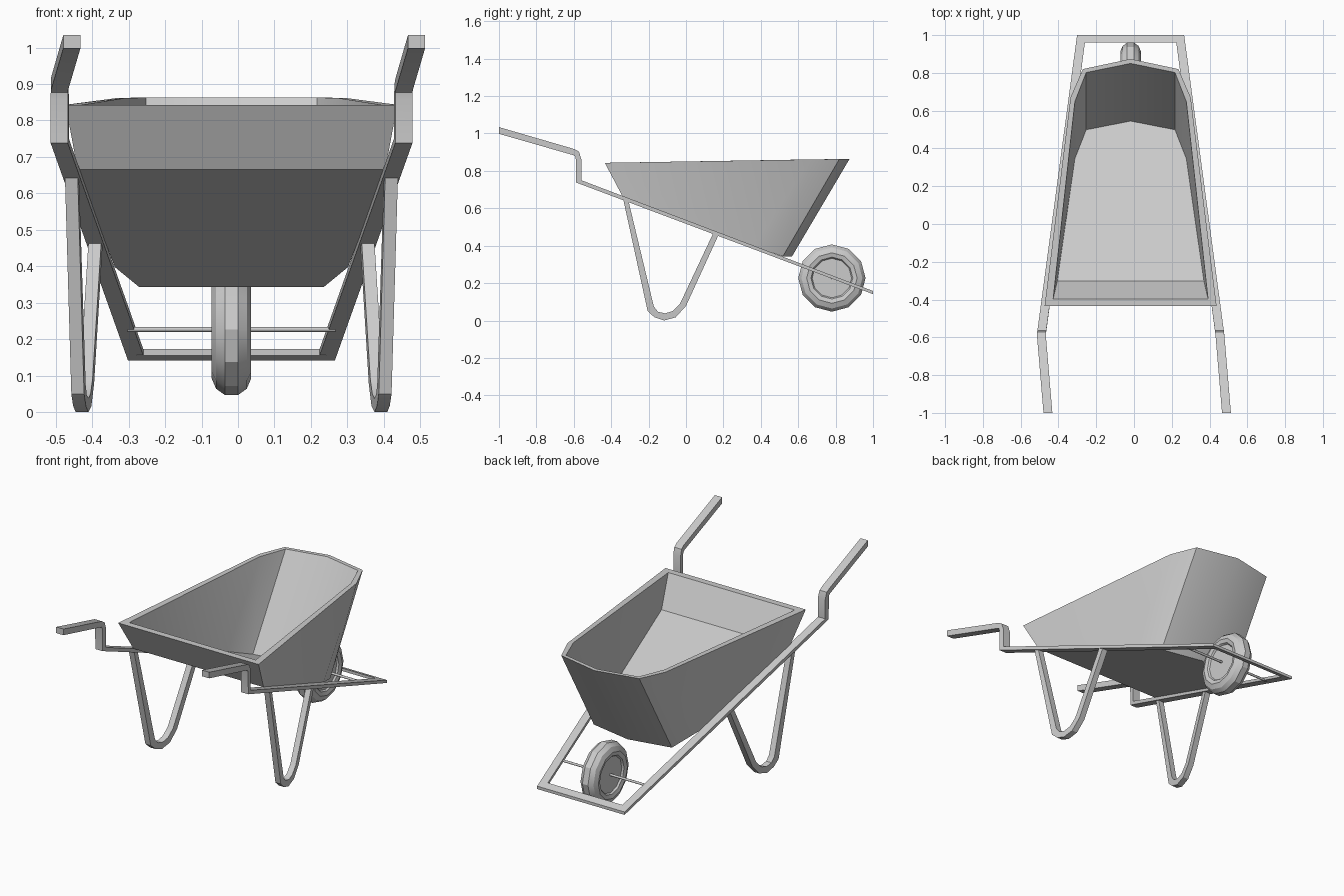
import bpy, bmesh, math

if "Cube" in bpy.data.objects:
    bpy.data.objects.remove(bpy.data.objects["Cube"])

CX = -0.018  # centre line of the barrow


def finish(name, bm, angle=30):
    bmesh.ops.recalc_face_normals(bm, faces=bm.faces)
    me = bpy.data.meshes.new(name)
    bm.to_mesh(me)
    bm.free()
    ob = bpy.data.objects.new(name, me)
    bpy.context.collection.objects.link(ob)
    if angle:
        bpy.ops.object.select_all(action='DESELECT')
        ob.select_set(True)
        bpy.context.view_layer.objects.active = ob
        bpy.ops.object.shade_smooth_by_angle(angle=math.radians(angle))
    return ob


def skin(bm, rings, caps=True):
    """Join closed rings of points in order, optionally capping the ends."""
    vs = [[bm.verts.new(p) for p in r] for r in rings]
    n = len(vs[0])
    for a, b in zip(vs, vs[1:]):
        for i in range(n):
            j = (i + 1) % n
            bm.faces.new((a[i], a[j], b[j], b[i]))
    if caps:
        bm.faces.new(vs[0])
        bm.faces.new(vs[-1])


def rail_x(y, side):
    """Rails splay towards the back; the grips both swing to +x."""
    half = 0.26 + 0.212 * (1 - max(y, -0.585)) / 1.58
    grip = max(0, -0.585 - y) / 0.415 * 0.035
    return CX + side * half + grip


def bar(name, line_a, line_b, side, width):
    """Flat bar whose side outline lies between two lines of (y, z)."""
    bm = bmesh.new()
    h = width / 2
    rings = []
    for (ya, za), (yb, zb) in zip(line_a, line_b):
        xa, xb = rail_x(ya, side), rail_x(yb, side)
        rings.append([(xa - h, ya, za), (xa + h, ya, za), (xb + h, yb, zb), (xb - h, yb, zb)])
    skin(bm, rings)
    return finish(name, bm)


# side outlines of the rail with handle, and of the V-shaped leg
rail_top = [(1, .158), (-.56, .75), (-.56, .863), (-.572, .902), (-.595, .916), (-1, 1.034)]
rail_low = [(1, .141), (-.588, .738), (-.589, .86), (-.592, .876), (-.602, .884), (-1, .998)]
leg_out = [(-.337, .655), (-.205, .05), (-.168, .017), (-.117, 0), (-.055, .017), (0, .078), (.176, .462)]
leg_in = [(-.309, .645), (-.172, .075), (-.15, .047), (-.112, .038), (-.072, .05), (-.032, .09), (.148, .472)]
for label, side in (("left", -1), ("right", 1)):
    bar(label + "_rail_and_handle", rail_top, rail_low, side, .047)
    bar(label + "_leg", leg_out, leg_in, side, .035)

# front crossbar
bm = bmesh.new()
section = [(.96, .173), (1, .158), (1, .141), (.96, .156)]
skin(bm, [[(CX + s * .26, y, z) for y, z in section] for s in (-1, 1)])
finish("front_crossbar", bm)


# tray: half rings from nose to back corner as (half width, y, z)
def full_ring(half):
    right = [(CX + h, y, z) for h, y, z in half]
    left = [(CX - h, y, z) for h, y, z in half[:0:-1]]
    return right + left


outer_floor = [(0, .567, .343), (.253, .518, .343), (.32, .36, .398), (.422, -.34, .665)]
outer_rim = [(0, .874, .863), (.253, .82, .863), (.318, .67, .861), (.455, -.434, .843)]
inner_rim = [(0, .85, .863), (.235, .802, .863), (.295, .648, .861), (.41, -.396, .843)]
inner_floor = [(0, .545, .358), (.235, .499, .362), (.295, .346, .42), (.388, -.302, .667)]
bm = bmesh.new()
skin(bm, [full_ring(r) for r in (outer_floor, outer_rim, inner_rim, inner_floor)])
finish("tray", bm)


# wheel parts are turned about the axle
def turned(name, profile, sides, closed, angle):
    bm = bmesh.new()
    rings = []
    for x, r in profile:
        rings.append([(CX + x, .78 + r * math.cos(2 * math.pi * i / sides),
                       .227 + r * math.sin(2 * math.pi * i / sides)) for i in range(sides)])
    skin(bm, rings + ([rings[0]] if closed else []), caps=not closed)
    bmesh.ops.remove_doubles(bm, verts=bm.verts, dist=1e-5)
    return finish(name, bm, angle)


tyre = [(-.03, .1), (-.048, .112), (-.054, .135), (-.042, .163), (-.018, .18),
        (.018, .18), (.042, .163), (.054, .135), (.048, .112), (.03, .1)]
turned("tyre", tyre, 12, True, 28)
turned("wheel_disc", [(-.038, .118), (.038, .118)], 24, False, 30)
turned("axle", [(-.285, .007), (.285, .007)], 8, False, 50)
